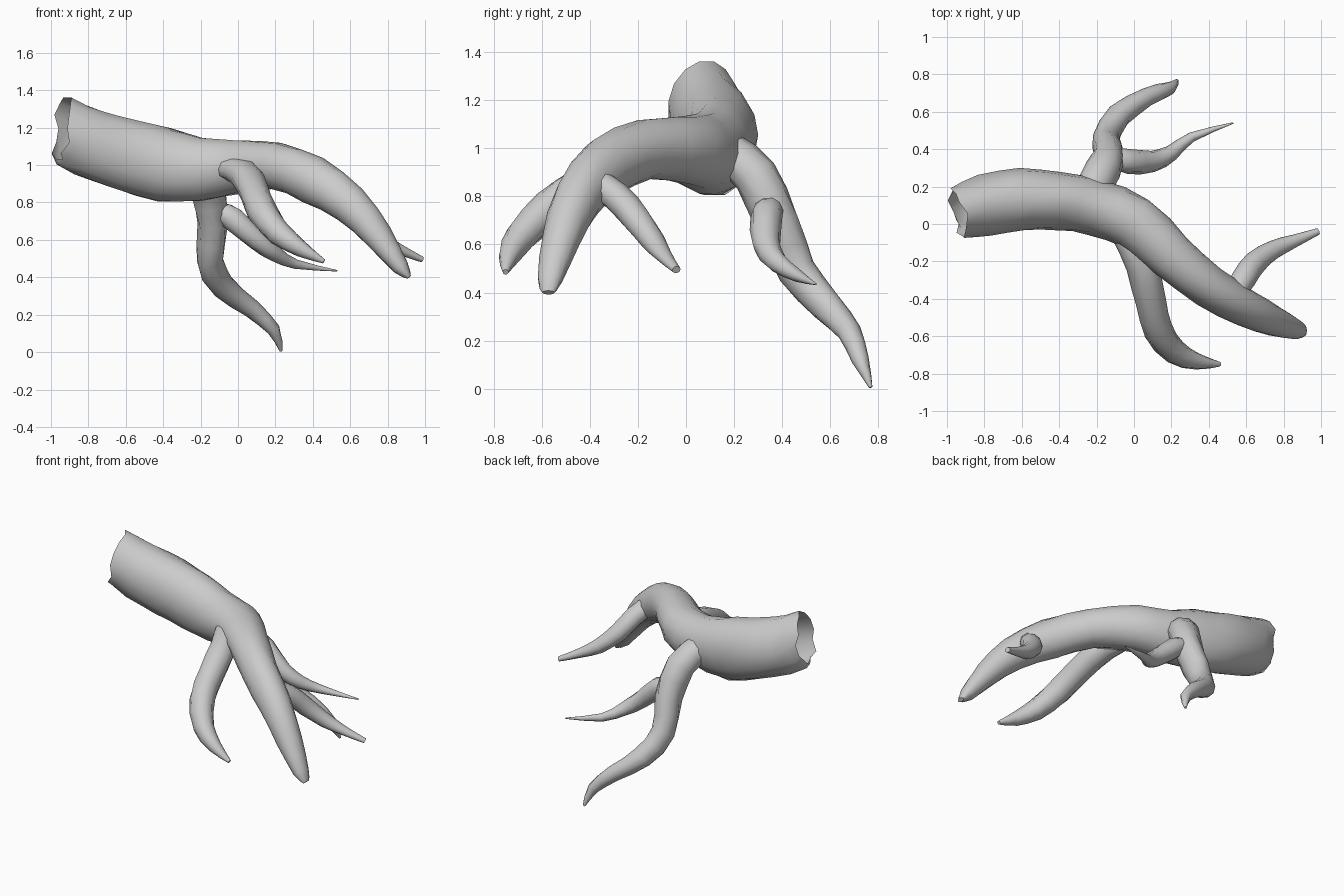
import bpy, bmesh, math, random
from mathutils import Vector

random.seed(4)


def spline(a, b, c, d, t):
    # Catmull-Rom interpolation of one channel
    return 0.5 * (2*b + (c - a)*t + (2*a - 5*b + 4*c - d)*t*t + (3*b - a - 3*c + d)*t**3)


def limb(name, stations, sides=10, steps=2, wobble=0.03, broken_start=False):
    """Tapered tube; each station is x, y, z, sideways radius, upright radius."""
    pts = []
    n = len(stations)
    for i in range(n - 1):
        q = [stations[max(0, min(n - 1, i + k))] for k in (-1, 0, 1, 2)]
        for s in range(steps):
            pts.append([spline(*ch, s / steps) for ch in zip(*q)])
    pts.append(list(stations[-1]))

    bm = bmesh.new()
    rings = []
    for i, p in enumerate(pts):
        c = Vector(p[:3])
        t = (Vector(pts[min(i + 1, len(pts) - 1)][:3]) - Vector(pts[max(i - 1, 0)][:3])).normalized()
        side = t.cross(Vector((0, 0, 1))).normalized()
        up = side.cross(t)
        ring = []
        for k in range(sides):
            a = 2 * math.pi * k / sides
            w = 1 + random.uniform(-wobble, wobble)
            co = c + side * math.cos(a) * p[3] * w + up * math.sin(a) * p[4] * w
            if broken_start and i == 0:
                # ragged, slanted break at the open end
                co.x = c.x + 0.042 * math.cos(a) + 0.025 * math.sin(a) + random.uniform(-0.022, 0.022)
                co.z = c.z + math.sin(a) * p[4]
            ring.append(bm.verts.new(co))
        rings.append(ring)
    for r0, r1 in zip(rings, rings[1:]):
        for k in range(sides):
            j = (k + 1) % sides
            bm.faces.new((r0[k], r0[j], r1[j], r1[k]))
    bm.faces.new(rings[-1])
    if not broken_start:
        bm.faces.new(rings[0][::-1])
    bmesh.ops.recalc_face_normals(bm, faces=bm.faces)
    me = bpy.data.meshes.new(name)
    bm.to_mesh(me)
    bm.free()
    ob = bpy.data.objects.new(name, me)
    bpy.context.collection.objects.link(ob)
    for o in bpy.context.selected_objects:
        o.select_set(False)
    ob.select_set(True)
    bpy.context.view_layer.objects.active = ob
    bpy.ops.object.shade_smooth_by_angle(angle=math.radians(55))
    return ob


# Thick trunk with a broken open end, running into the main root
limb("trunk_root", [
    (-0.937, 0.06, 1.195, 0.142, 0.170),
    (-0.80, 0.10, 1.12, 0.165, 0.188),
    (-0.60, 0.13, 1.055, 0.166, 0.198),
    (-0.40, 0.125, 1.00, 0.157, 0.200),
    (-0.20, 0.085, 0.98, 0.148, 0.172),
    (0.00, 0.01, 0.99, 0.145, 0.145),
    (0.20, -0.17, 0.995, 0.126, 0.125),
    (0.40, -0.335, 0.92, 0.113, 0.128),
    (0.60, -0.45, 0.79, 0.100, 0.105),
    (0.75, -0.52, 0.62, 0.080, 0.078),
    (0.87, -0.565, 0.455, 0.052, 0.045),
    (0.915, -0.572, 0.40, 0.026, 0.012)], sides=14, broken_start=True)

# Side root curling forward
limb("front_root", [
    (-0.05, -0.06, 0.98, 0.07, 0.06),
    (0.04, -0.22, 0.945, 0.085, 0.078),
    (0.09, -0.42, 0.85, 0.082, 0.080),
    (0.13, -0.57, 0.75, 0.079, 0.079),
    (0.22, -0.685, 0.635, 0.066, 0.066),
    (0.34, -0.735, 0.55, 0.044, 0.044),
    (0.46, -0.75, 0.485, 0.012, 0.012)])

# Small root off the main tip
limb("tip_root", [
    (0.53, -0.38, 0.86, 0.06, 0.06),
    (0.59, -0.29, 0.80, 0.066, 0.062),
    (0.65, -0.205, 0.705, 0.062, 0.058),
    (0.75, -0.135, 0.61, 0.050, 0.046),
    (0.86, -0.09, 0.55, 0.034, 0.030),
    (0.985, -0.04, 0.495, 0.018, 0.016)])

# Long root hanging down at the back
limb("back_root", [
    (-0.225, 0.18, 0.98, 0.095, 0.085),
    (-0.165, 0.29, 0.885, 0.096, 0.095),
    (-0.135, 0.38, 0.69, 0.083, 0.092),
    (-0.150, 0.46, 0.49, 0.070, 0.083),
    (-0.08, 0.58, 0.35, 0.066, 0.068),
    (0.07, 0.68, 0.235, 0.050, 0.050),
    (0.19, 0.725, 0.12, 0.036, 0.036),
    (0.23, 0.768, 0.006, 0.008, 0.008)])

# Thin pointed offshoot of the back root
limb("back_offshoot", [
    (-0.09, 0.35, 0.75, 0.055, 0.05),
    (-0.03, 0.335, 0.715, 0.068, 0.066),
    (0.10, 0.335, 0.60, 0.058, 0.056),
    (0.20, 0.38, 0.525, 0.042, 0.042),
    (0.31, 0.465, 0.47, 0.026, 0.026),
    (0.53, 0.54, 0.435, 0.004, 0.004)])
